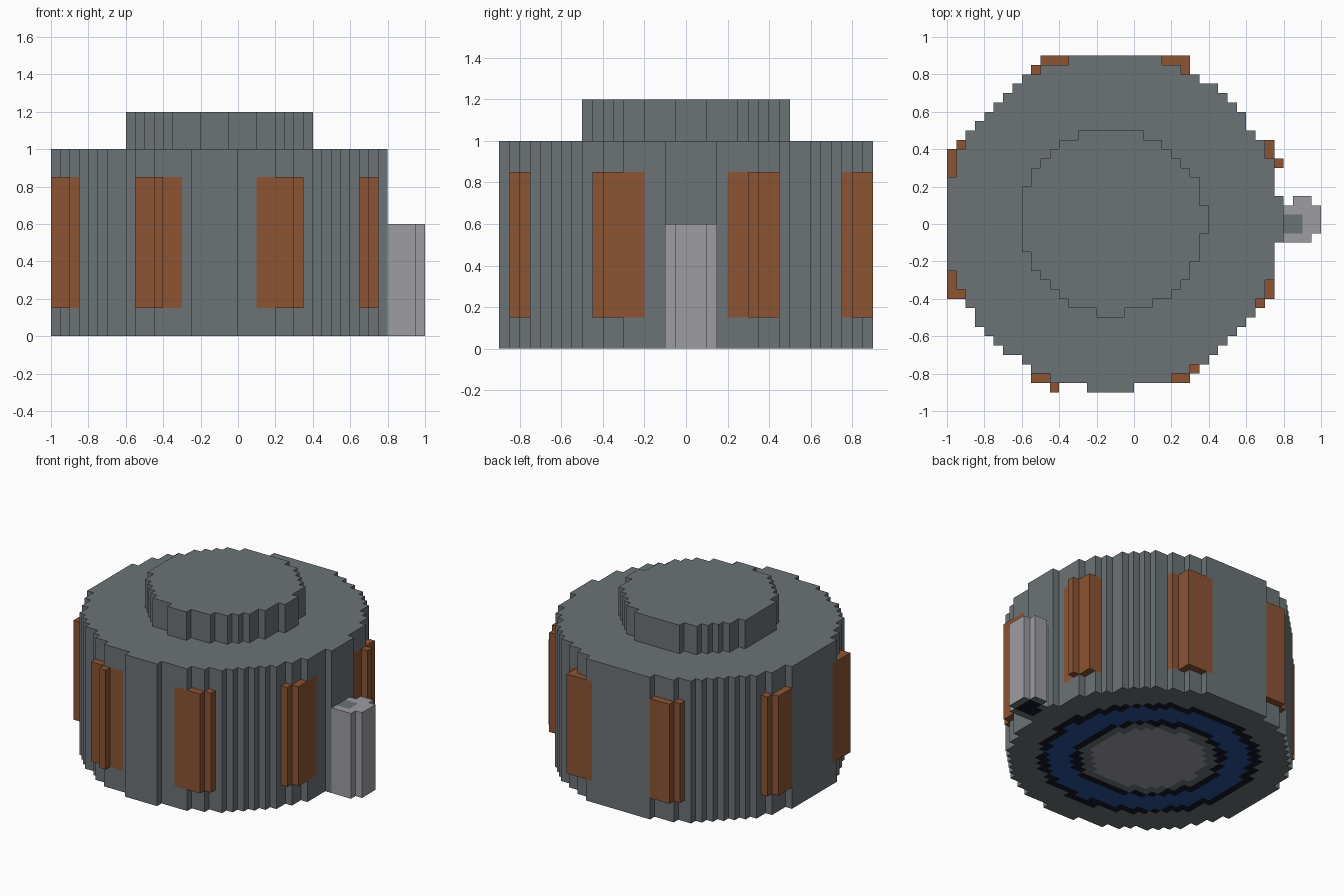
import bpy, bmesh, math

STEP = 0.05
CENTRE = (-0.112, 0.012)

cube = bpy.data.objects.get("Cube")
if cube:
    bpy.data.objects.remove(cube, do_unlink=True)


def material(name, rgb):
    m = bpy.data.materials.new(name)
    m.use_nodes = True
    m.diffuse_color = (*rgb, 1)
    bsdf = m.node_tree.nodes["Principled BSDF"]
    bsdf.inputs["Base Color"].default_value = (*rgb, 1)
    bsdf.inputs["Roughness"].default_value = 0.9
    return m


GREY, SILVER, BROWN, BLUE, BLACK = range(5)
MATERIALS = [
    material("slate_grey", (0.150, 0.171, 0.181)),
    material("silver", (0.337, 0.332, 0.361)),
    material("rust_brown", (0.262, 0.089, 0.033)),
    material("deep_blue", (0.025, 0.084, 0.31)),
    material("black", (0.007, 0.009, 0.02)),
]


def mid(cell):
    return ((cell[0] + 0.5) * STEP, (cell[1] + 0.5) * STEP)


def near(cell, centre, radius):
    return math.dist(mid(cell), centre) < radius


def disc(centre, radius):
    """Grid cells whose middle lies inside a circle."""
    grid = range(-22, 22)
    return {(i, j) for i in grid for j in grid if near((i, j), centre, radius)}


def stepped_prism(name, cells, levels, side, top, bottom, solid=frozenset()):
    """Extrude grid cells; side/top/bottom give a colour index, or None for no face."""
    bm = bmesh.new()

    def face(points, colour):
        if colour is not None:
            f = bm.faces.new([bm.verts.new(p) for p in points])
            f.material_index = colour

    for cell in sorted(cells):
        x0, y0 = cell[0] * STEP, cell[1] * STEP
        x1, y1 = x0 + STEP, y0 + STEP
        corners = [(x0, y0), (x1, y0), (x1, y1), (x0, y1)]
        face([(*c, levels[-1]) for c in corners], top(cell))
        face([(*c, levels[0]) for c in reversed(corners)], bottom(cell))
        for k, (dx, dy) in enumerate([(0, -1), (1, 0), (0, 1), (-1, 0)]):
            neighbour = (cell[0] + dx, cell[1] + dy)
            if neighbour in cells or neighbour in solid:
                continue
            a, b = corners[k], corners[(k + 1) % 4]
            for n, (lo, hi) in enumerate(zip(levels, levels[1:])):
                face([(*a, lo), (*b, lo), (*b, hi), (*a, hi)], side(cell, n))
    bmesh.ops.remove_doubles(bm, verts=bm.verts[:], dist=0.001)
    bmesh.ops.dissolve_limit(bm, angle_limit=0.01, verts=bm.verts[:],
                             edges=bm.edges[:], delimit={'MATERIAL'})
    mesh = bpy.data.meshes.new(name)
    bm.to_mesh(mesh)
    bm.free()
    for m in MATERIALS:
        mesh.materials.append(m)
    obj = bpy.data.objects.new(name, mesh)
    bpy.context.collection.objects.link(obj)
    return obj


def plain(colour):
    return lambda *args: colour


# Footprints
body = disc(CENTRE, 0.895)
cap = disc(CENTRE, 0.493)
tower_centre = (0.888, 0.012)
tower = disc(tower_centre, 0.121) - body
window_angles = [22.5, 67.5, 112.5, 157.5, 202.5, 247.5, 293.5, 336.5]
windows = [(CENTRE[0] + 0.85 * math.cos(math.radians(a)),
            CENTRE[1] + 0.85 * math.sin(math.radians(a))) for a in window_angles]


# Body: window bands on the wall, coloured rings underneath
def wall(cell, band):
    return BROWN if band == 1 and any(near(cell, w, 0.13) for w in windows) else GREY


def underside(cell):
    rings = [(0.365, SILVER), (0.43, GREY), (0.485, BLACK), (0.64, BLUE), (0.70, BLACK)]
    return next((c for r, c in rings if near(cell, CENTRE, r)), GREY)


stepped_prism("body", body, (0, 0.15, 0.85, 1), wall,
              lambda c: None if c in cap else GREY, underside)

# Raised lid
stepped_prism("lid", cap, (1, 1.2), plain(GREY), plain(GREY), plain(None))

# Window panels standing out of the wall
for n, w in enumerate(windows):
    stepped_prism(f"window_panel_{n + 1}", disc(w, 0.106) - body, (0.15, 0.85),
                  plain(BROWN), plain(BROWN), plain(BROWN), body)

# Side tower
stepped_prism("side_tower", tower, (0, 0.6), plain(SILVER),
              lambda c: GREY if near(c, (0.84, 0), 0.05) else SILVER,
              lambda c: BLACK if near(c, tower_centre, 0.08) else GREY, body)
